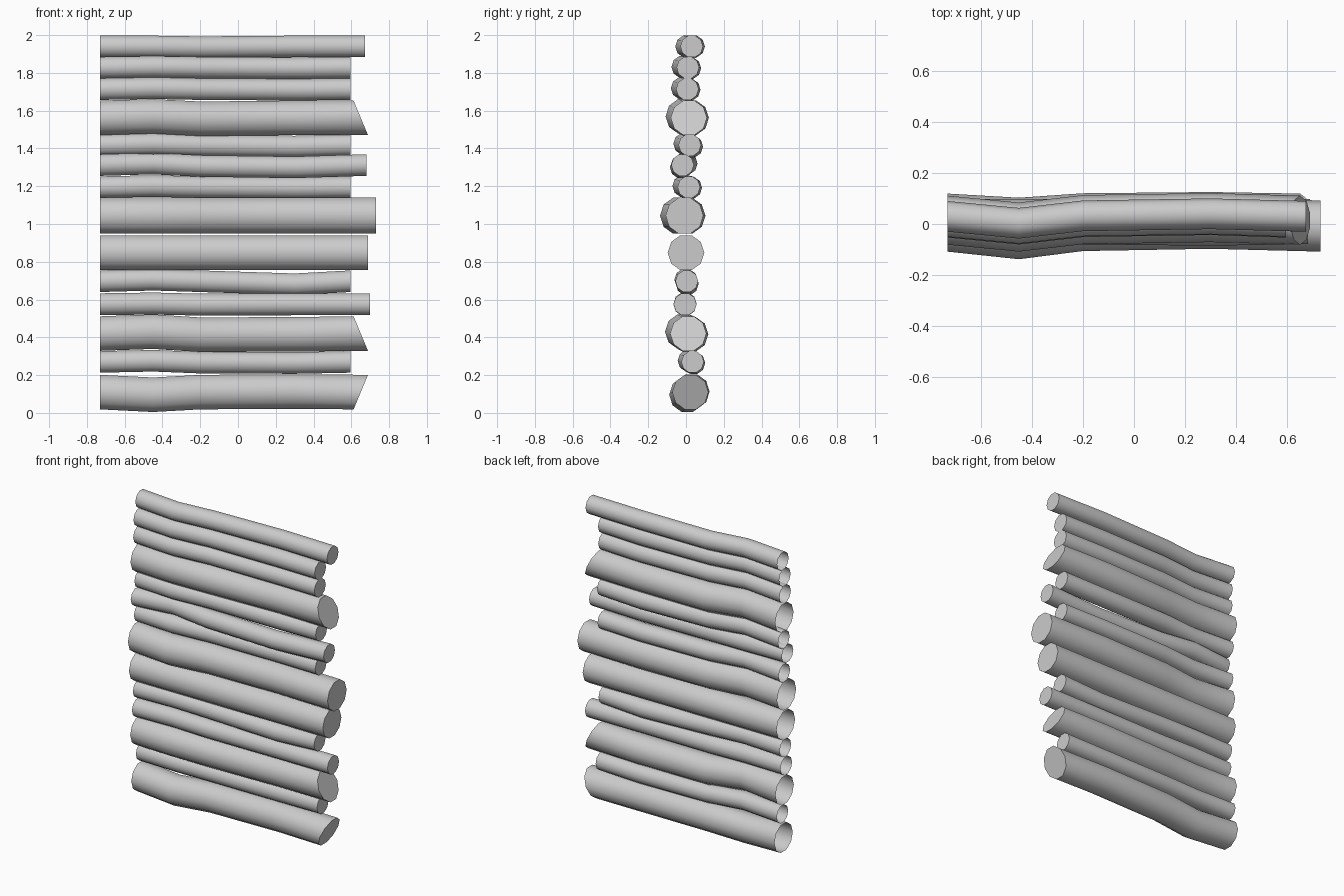
import bpy, bmesh, math

SIDES = 10
LEFT = -0.73

# Each log: y, z, radius, right end x, slant of cut (top minus bottom x),
# height wobble at three bends, side bend strength
LOGS = [
    (0.030, 1.940, 0.060, 0.672, 0.0, (0.000, -0.004, 0.000), 1.0),
    (0.010, 1.828, 0.060, 0.595, 0.0, (0.004, 0.000, -0.003), 1.0),
    (0.007, 1.714, 0.060, 0.595, 0.0, (0.005, 0.000, -0.003), 1.0),
    (0.015, 1.562, 0.096, 0.650, -0.08, (0.008, -0.005, 0.000), 1.0),
    (0.020, 1.418, 0.060, 0.595, 0.0, (0.006, -0.002, -0.008), 1.0),
    (-0.018, 1.312, 0.060, 0.680, 0.0, (0.008, -0.005, -0.012), -0.7),
    (0.015, 1.195, 0.060, 0.595, 0.0, (0.006, 0.000, -0.003), 1.0),
    (-0.008, 1.044, 0.100, 0.730, 0.0, (0.000, 0.000, 0.000), 1.1),
    (0.000, 0.848, 0.097, 0.688, 0.0, (0.000, 0.000, 0.000), 0.0),
    (0.004, 0.697, 0.060, 0.595, 0.0, (0.008, 0.000, -0.016), 0.2),
    (-0.005, 0.575, 0.061, 0.700, 0.0, (0.004, -0.002, 0.000), 0.0),
    (0.012, 0.420, 0.096, 0.650, -0.08, (0.010, -0.006, -0.004), 1.0),
    (0.035, 0.270, 0.060, 0.595, 0.0, (0.006, -0.004, -0.006), 0.7),
    (0.023, 0.110, 0.096, 0.650, 0.08, (-0.014, 0.000, 0.003), 0.6),
]


def make_log(name, y, z, r, end, slant, wobble, bend):
    a, b, c = wobble
    # spine stations: x, side offset, height offset
    spine = [(LEFT, 0.0, 0.0), (-0.45, -0.027 * bend, a), (-0.2, 0.002 * bend, b),
             (0.30, 0.010 * bend, c), (end, 0.0, 0.0)]
    bm = bmesh.new()
    rings = []
    for i, (x, dy, dz) in enumerate(spine):
        ring = []
        for k in range(SIDES):
            t = 2 * math.pi * k / SIDES
            shear = 0.5 * slant * math.sin(t) if i == len(spine) - 1 else 0.0
            ring.append(bm.verts.new((x + shear, y + dy + r * math.cos(t),
                                      z + dz + r * math.sin(t))))
        rings.append(ring)
    for r0, r1 in zip(rings, rings[1:]):
        for k in range(SIDES):
            n = (k + 1) % SIDES
            bm.faces.new((r0[k], r0[n], r1[n], r1[k]))
    # closed cut on the right, open on the left
    bm.faces.new(rings[-1])
    for f in bm.faces:
        f.normal_update()
    # make sure every face points outwards
    for f in bm.faces:
        m = f.calc_center_median()
        if len(f.verts) == SIDES:
            flip = f.normal.x < 0
        else:
            flip = f.normal.y * (m.y - y) + f.normal.z * (m.z - z) < 0
        if flip:
            f.normal_flip()
    mesh = bpy.data.meshes.new(name)
    bm.to_mesh(mesh)
    bm.free()
    obj = bpy.data.objects.new(name, mesh)
    bpy.context.collection.objects.link(obj)
    return obj


# Stacked wall of logs, top to bottom
logs = [make_log(f"log_{i + 1:02d}", *spec) for i, spec in enumerate(LOGS)]

for obj in logs:
    obj.select_set(True)
bpy.context.view_layer.objects.active = logs[0]
bpy.ops.object.shade_smooth_by_angle(angle=math.radians(50))
